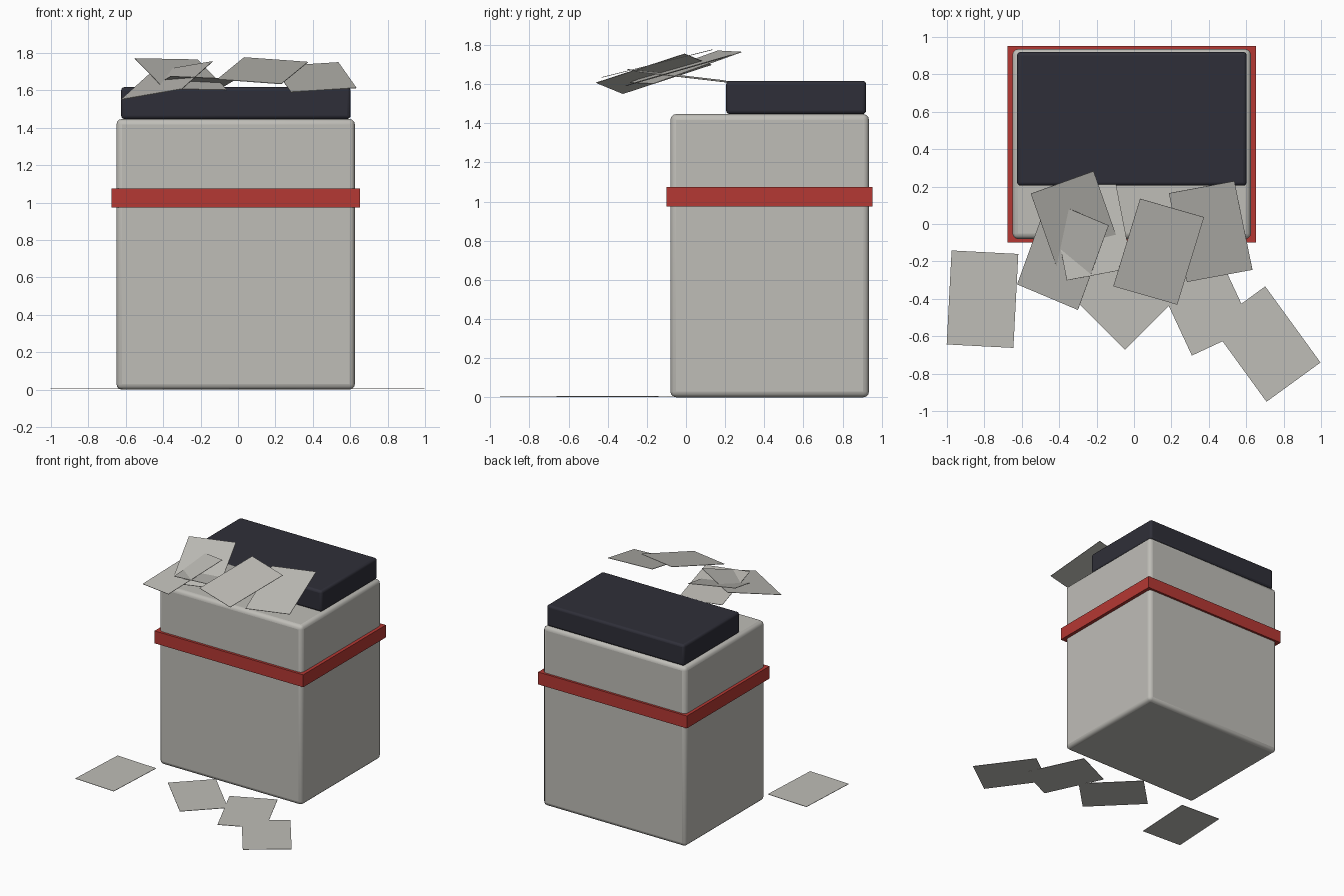
import bpy
import bmesh
from math import radians, sin, cos
from mathutils import Vector, Matrix

if "Cube" in bpy.data.objects:
    bpy.data.objects.remove(bpy.data.objects["Cube"], do_unlink=True)


def material(name, rgb):
    mat = bpy.data.materials.new(name)
    mat.use_nodes = True
    color = (*rgb, 1)
    mat.diffuse_color = color
    mat.node_tree.nodes["Principled BSDF"].inputs["Base Color"].default_value = color
    return mat


warm_grey = material("warm grey", (0.52, 0.51, 0.475))
charcoal = material("charcoal", (0.028, 0.028, 0.04))
red = material("red", (0.46, 0.04, 0.033))


def box(name, mat, size, matrix):
    mesh = bpy.data.meshes.new(name)
    bm = bmesh.new()
    bmesh.ops.create_cube(bm, size=1, matrix=matrix @ Matrix.Diagonal((*size, 1)))
    bm.to_mesh(mesh)
    bm.free()
    mesh.materials.append(mat)
    obj = bpy.data.objects.new(name, mesh)
    bpy.context.collection.objects.link(obj)
    return obj


def block(name, mat, low, high, bevel=0):
    low, high = Vector(low), Vector(high)
    obj = box(name, mat, high - low, Matrix.Translation((low + high) / 2))
    if bevel:
        mod = obj.modifiers.new("rounded edges", "BEVEL")
        mod.width = bevel
        mod.segments = 3
        bpy.context.view_layer.objects.active = obj
        obj.select_set(True)
        bpy.ops.object.shade_smooth_by_angle(angle=radians(40))
        obj.select_set(False)


def sheet(name, center, turn, slope_x=0, slope_y=0):
    """Thin page turned about z and lying on a plane with the given slopes."""
    normal = Vector((-slope_x, -slope_y, 1)).normalized()
    dx, dy = -sin(radians(turn)), cos(radians(turn))
    along = Vector((dx, dy, slope_x * dx + slope_y * dy)).normalized()
    across = along.cross(normal)
    basis = Matrix((across, along, normal)).transposed().to_4x4()
    box(name, warm_grey, (0.357, 0.503, 0.003), Matrix.Translation(center) @ basis)


# Cabinet, lid and band
block("cabinet", warm_grey, (-0.65, -0.08, 0), (0.625, 0.935, 1.447), 0.03)
block("lid", charcoal, (-0.625, 0.205, 1.447), (0.602, 0.92, 1.617), 0.018)
block("band", red, (-0.675, -0.1, 0.975), (0.652, 0.953, 1.075))

# Pages flying out of the top
sheet("flying_page_back_right", (-0.305, -0.002, 1.686), 19.4, -0.132, 0.315)
sheet("flying_page_outer_right", (-0.38, -0.165, 1.653), -20, 0.269, 0.229)
sheet("flying_page_tucked", (-0.232, -0.023, 1.64), 11, -0.02, -0.12)
sheet("flying_page_middle", (0.132, -0.148, 1.705), -17, 0, 0.25)
sheet("flying_page_left", (0.41, -0.04, 1.67), 11.5, 0.01, 0.29)

# Pages lying on the floor
floor_pages = [(-0.81, -0.402, -3), (-0.10, -0.368, 45),
               (0.365, -0.40, 25), (0.705, -0.642, 36)]
for i, (x, y, turn) in enumerate(floor_pages):
    sheet(f"floor_page_{i + 1}", (x, y, 0.004 + 0.0005 * i), turn)
